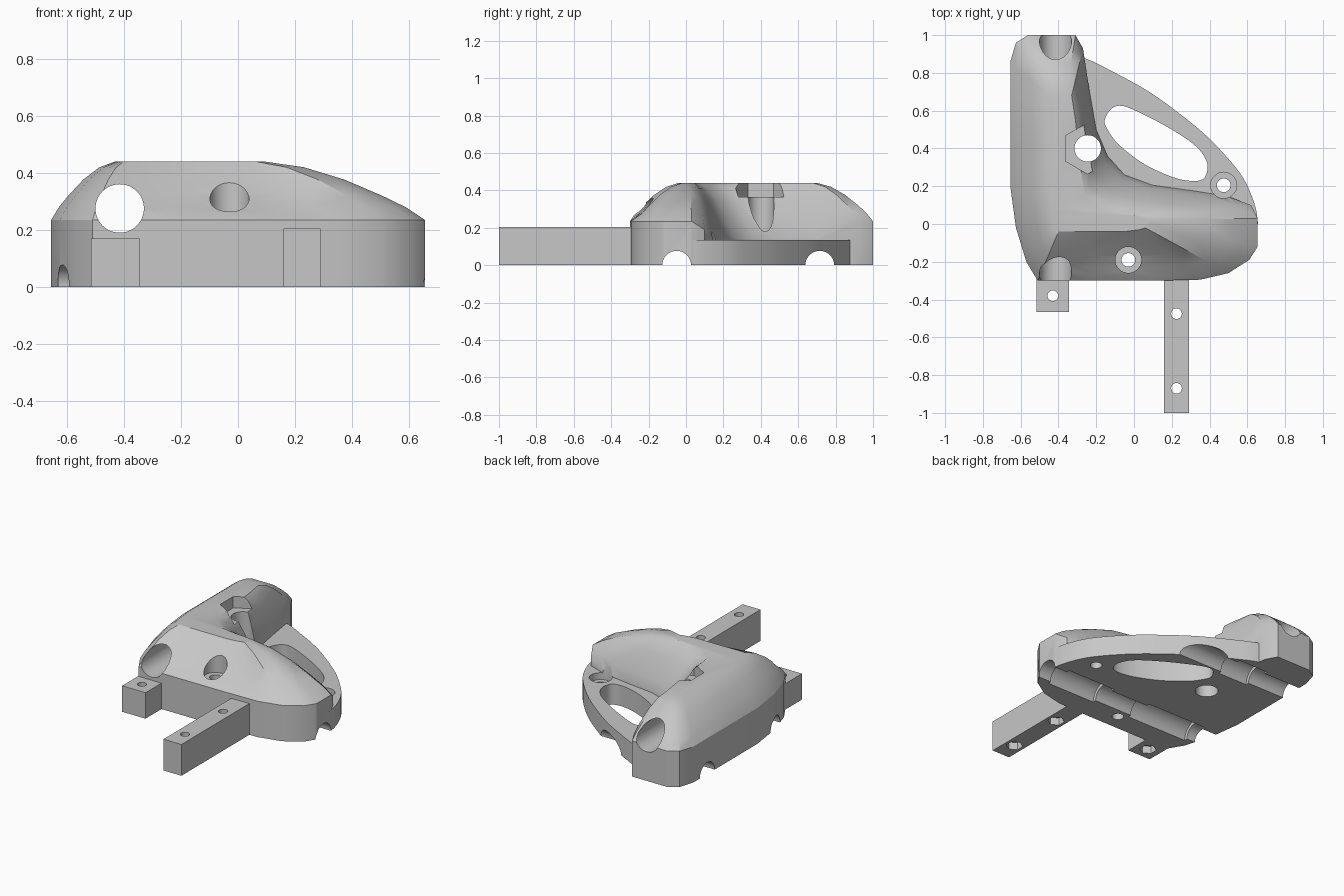
import bpy, bmesh, math
from mathutils import Matrix, Vector

cube = bpy.data.objects.get("Cube")
if cube:
    bpy.data.objects.remove(cube, do_unlink=True)

grey = bpy.data.materials.new("plain grey")
grey.use_nodes = True
grey.diffuse_color = (0.57, 0.57, 0.57, 1)
grey.node_tree.nodes["Principled BSDF"].inputs["Base Color"].default_value = grey.diffuse_color


def finish(name, bm):
    bmesh.ops.recalc_face_normals(bm, faces=bm.faces)
    mesh = bpy.data.meshes.new(name)
    bm.to_mesh(mesh)
    bm.free()
    mesh.materials.append(grey)
    obj = bpy.data.objects.new(name, mesh)
    bpy.context.collection.objects.link(obj)
    return obj


def loft(name, rings):
    """Closed solid through a stack of equal rings."""
    bm = bmesh.new()
    loops = [[bm.verts.new(p) for p in ring] for ring in rings]
    for low, high in zip(loops, loops[1:]):
        for i in range(len(low)):
            j = (i + 1) % len(low)
            bm.faces.new((low[i], low[j], high[j], high[i]))
    bm.faces.new(loops[0][::-1])
    bm.faces.new(loops[-1])
    return finish(name, bm)


def prism(name, outline, bottom, top):
    return loft(name, [[(x, y, z) for x, y in outline] for z in (bottom, top)])


def rounded(points, steps=4):
    """Smooth closed curve through the points."""
    pts = [Vector(p) for p in points]
    curve = []
    for i, b in enumerate(pts):
        a, c, d = pts[i - 1], pts[(i + 1) % len(pts)], pts[(i + 2) % len(pts)]
        for k in range(steps):
            t = k / steps
            curve.append(b + (c - a) * t / 2 + (a - b * 2.5 + c * 2 - d / 2) * t ** 2
                         + ((b - c) * 1.5 + (d - a) / 2) * t ** 3)
    return curve


def box(name, x0, x1, y0, y1, height):
    return prism(name, [(x0, y0), (x1, y0), (x1, y1), (x0, y1)], 0, height)


def rod(start, end, radius, sides=48):
    """Cylinder or hexagonal cutter between two points."""
    a, b = Vector(start), Vector(end)
    turn = (b - a).to_track_quat("Z", "Y").to_matrix().to_4x4()
    bm = bmesh.new()
    bmesh.ops.create_cone(bm, cap_ends=True, segments=sides, radius1=radius, radius2=radius,
                          depth=(b - a).length, matrix=Matrix.Translation((a + b) / 2) @ turn)
    return finish("cutter", bm)


def drill(x, y, radius, bottom=-0.1, top=0.6, sides=48):
    return rod((x, y, bottom), (x, y, top), radius, sides)


def combine(obj, others, operation="DIFFERENCE"):
    bpy.context.view_layer.objects.active = obj
    for other in others:
        mod = obj.modifiers.new("bool", "BOOLEAN")
        mod.operation = operation
        mod.solver = "EXACT"
        mod.object = other
        bpy.ops.object.modifier_apply(modifier=mod.name)
        bpy.data.objects.remove(other, do_unlink=True)


# Domed L-shaped body: foot x, y and the matching point on the flat crest
outline = [
    (-.51, -.3, -.4, -.04), (-.2, -.3, -.25, -.04), (.1, -.3, -.05, -.04),
    (.35, -.295, .03, -.03), (.5, -.26, .06, -.02), (.61, -.19, .08, 0),
    (.655, -.12, .09, .01), (.655, .03, .09, .02), (.62, .1, .08, .03),
    (.5, .145, .06, .04), (.32, .175, .02, .045), (.1, .205, -.05, .05),
    (-.05, .26, -.17, .07), (-.14, .36, -.26, .15), (-.2, .5, -.29, .35),
    (-.235, .7, -.31, .55), (-.27, .93, -.33, .68), (-.31, 1, -.36, .7),
    (-.56, 1, -.4, .7), (-.625, .96, -.42, .68), (-.655, .86, -.43, .65),
    (-.655, .45, -.43, .4), (-.655, .2, -.43, .2), (-.625, -.02, -.42, .08),
    (-.57, -.2, -.41, 0)]
arch = [(0, 0), (.12, .22), (.27, .42), (.5, .69), (.75, .9), (1, 1)]
crest = 0.44


def dome_point(i, u, v):
    """Inner walls start on the web; the front slope sags below the crest."""
    fx, fy, tx, ty = outline[i]
    wall = 0.14 if 8 < i < 16 else 0.19 if i == 8 else 0.235
    if 0 < i < 4:
        v *= (1 + u * u) / 2
    return fx + (tx - fx) * u, fy + (ty - fy) * u, wall + (crest - wall) * v


count = range(len(outline))
rings = [[(p[0], p[1], 0) for p in outline]]
rings += [[dome_point(i, u, v) for i in count] for u, v in arch]
body = loft("body", rings)

# Thin web bridging the inner corner
web = prism("web", rounded([(-.4, 0), (.5, -.03), (.64, -.02), (.652, .04), (.63, .13),
                            (.58, .24), (.5, .345), (.38, .47), (.24, .585), (.08, .7),
                            (-.1, .8), (-.27, .88), (-.4, .88)]), 0, 0.135)
combine(body, [web], "UNION")

# Window in the web
window = prism("cutter", rounded([(-.155, .55), (-.14, .5), (-.08, .42), (.05, .32), (.2, .25),
                                  (.3, .228), (.36, .235), (.385, .27), (.385, .33), (.33, .41),
                                  (.2, .5), (.05, .58), (-.06, .625), (-.12, .61)]), -0.1, 0.6)

# Rod bore, underside channels with wider pockets, screw holes and nut trap
cutters = [window, rod((-.415, -1.2, .275), (-.415, 1.2, .275), .085)]
for y in (-.05, .715):
    cutters.append(rod((-1, y, 0), (1, y, 0), .077))
for x0, x1, y in ((.2, .56, -.05), (-.53, -.08, -.05), (-.38, -.16, .715)):
    cutters.append(rod((x0, y, 0), (x1, y, 0), .1))
cutters += [drill(-.245, .4, .07), drill(-.245, .4, .135, .365, .6, 6),
            drill(-.03, -.19, .036), drill(-.03, -.19, .069, .25),
            drill(.475, .205, .036), drill(.475, .205, .069, .09)]
combine(body, cutters)

# Mounting tabs with nut pockets underneath
long_tab = box("long_tab", .16, .29, -1, -.29, .205)
short_tab = box("short_tab", -.515, -.345, -.465, -.29, .17)
for tab, x, holes in ((long_tab, .225, (-.475, -.87)), (short_tab, -.43, (-.38,))):
    for y in holes:
        combine(tab, [drill(x, y, .028), drill(x, y, .052, -.1, .05, 6)])

# Smooth the domes while keeping cut edges crisp
bpy.ops.object.select_all(action="DESELECT")
for obj in (body, long_tab, short_tab):
    obj.select_set(True)
bpy.context.view_layer.objects.active = body
bpy.ops.object.shade_smooth_by_angle(angle=math.radians(30))
